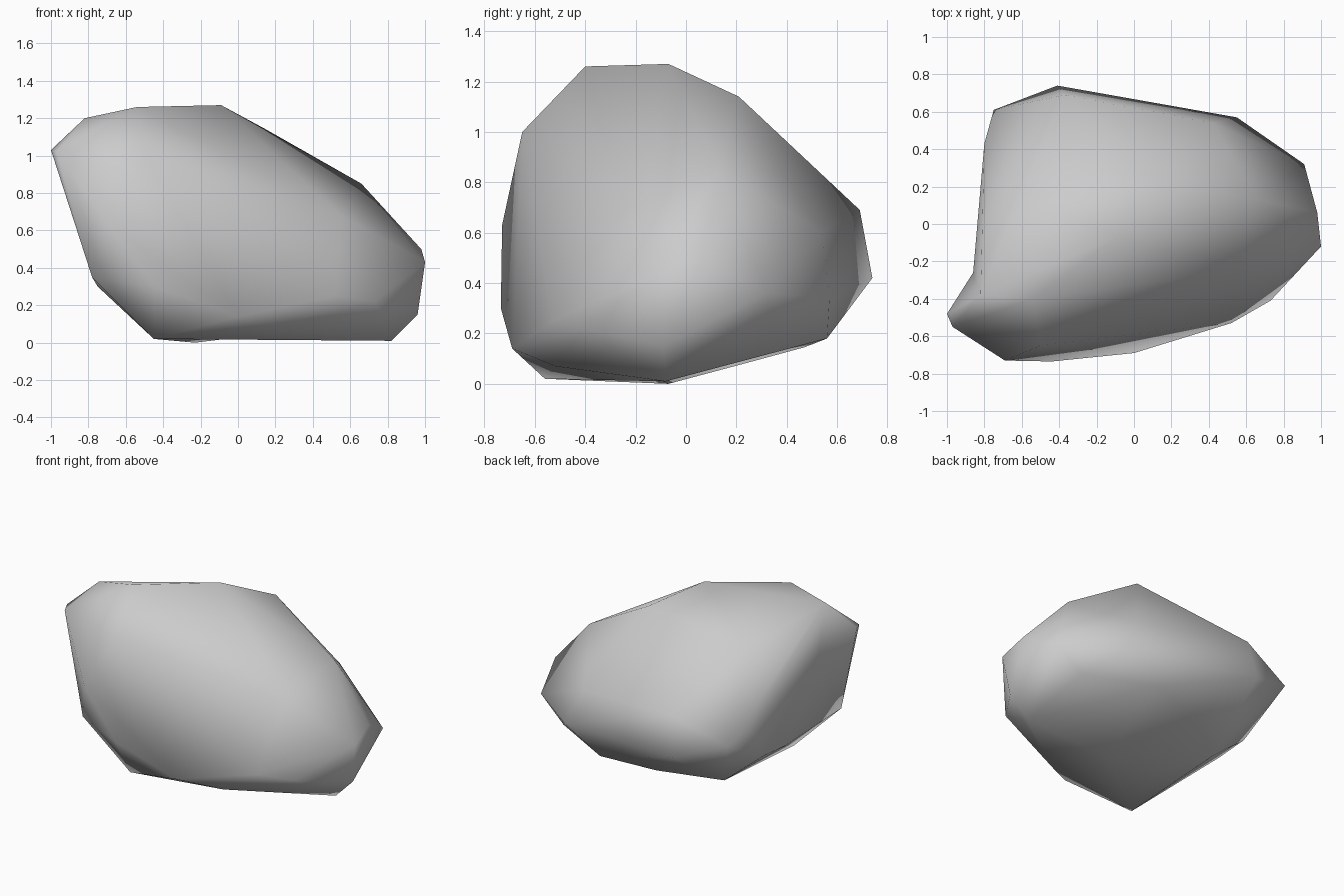
import bpy
import bmesh
from mathutils import Vector

default_cube = bpy.data.objects.get("Cube")
if default_cube:
    bpy.data.objects.remove(default_cube, do_unlink=True)

# Corner points of the boulder, grouped by region
crown = [(-.82, -.38, 1.2), (-.54, -.4, 1.26), (-.09, -.07, 1.27),
         (.15, .21, 1.14), (-.6, .15, 1.02)]
overhang = [(-1, -.48, 1.03), (-.97, -.55, 1.02), (-.5, -.65, 1)]
front = [(-.69, -.73, .63), (-.44, -.735, .3), (0, -.69, .14),
         (.2, -.6, .25), (.52, -.53, .25), (.73, -.41, .22),
         (.55, -.25, .68)]
left_end = [(.66, .13, .85), (.98, .06, .5), (1, -.12, .43),
            (.91, .32, .36), (.96, -.09, .15), (.72, .34, .2)]
back = [(.55, .57, .34), (.42, .54, .6), (-.37, .69, .69),
        (-.41, .74, .42), (-.75, .61, .54), (.28, .56, .18)]
right_end = [(-.8, .43, .62), (-.78, -.62, .35), (-.75, -.04, .3),
             (-.75, .2, .32)]
base = [(-.45, -.56, .02), (.25, -.52, .07), (.47, -.2, .01),
        (.82, -.08, .01), (-.23, -.07, 0), (-.46, .23, .08),
        (-.1, .47, .145)]

# Shallow hollows: hulled at the first point, then pushed in to the second
hollows = [((-.98, -.26, .93), (-.86, -.26, .9)),
           ((.1, -.15, -.03), (.1, -.15, .04))]


def make_material(name, colour):
    mat = bpy.data.materials.new(name)
    mat.use_nodes = True
    mat.diffuse_color = colour
    shader = next(n for n in mat.node_tree.nodes if n.type == "BSDF_PRINCIPLED")
    shader.inputs["Base Color"].default_value = colour
    shader.inputs["Roughness"].default_value = .8
    return mat


def make_boulder(name, points, material):
    bm = bmesh.new()
    for point in points:
        bm.verts.new(point)
    pushed = [(bm.verts.new(start), Vector(end)) for start, end in hollows]
    bmesh.ops.convex_hull(bm, input=bm.verts[:])
    for vert, end in pushed:
        vert.co = end
    # Drop any corner that fell inside the hull
    loose = [v for v in bm.verts if not v.link_faces]
    bmesh.ops.delete(bm, geom=loose, context="VERTS")
    bmesh.ops.recalc_face_normals(bm, faces=bm.faces[:])
    for face in bm.faces:
        face.smooth = True
    mesh = bpy.data.meshes.new(name)
    bm.to_mesh(mesh)
    bm.free()
    mesh.materials.append(material)
    obj = bpy.data.objects.new(name, mesh)
    bpy.context.collection.objects.link(obj)
    return obj


stone = make_material("stone_grey", (.6, .6, .6, 1))
make_boulder("boulder", crown + overhang + front + left_end + back
             + right_end + base, stone)
